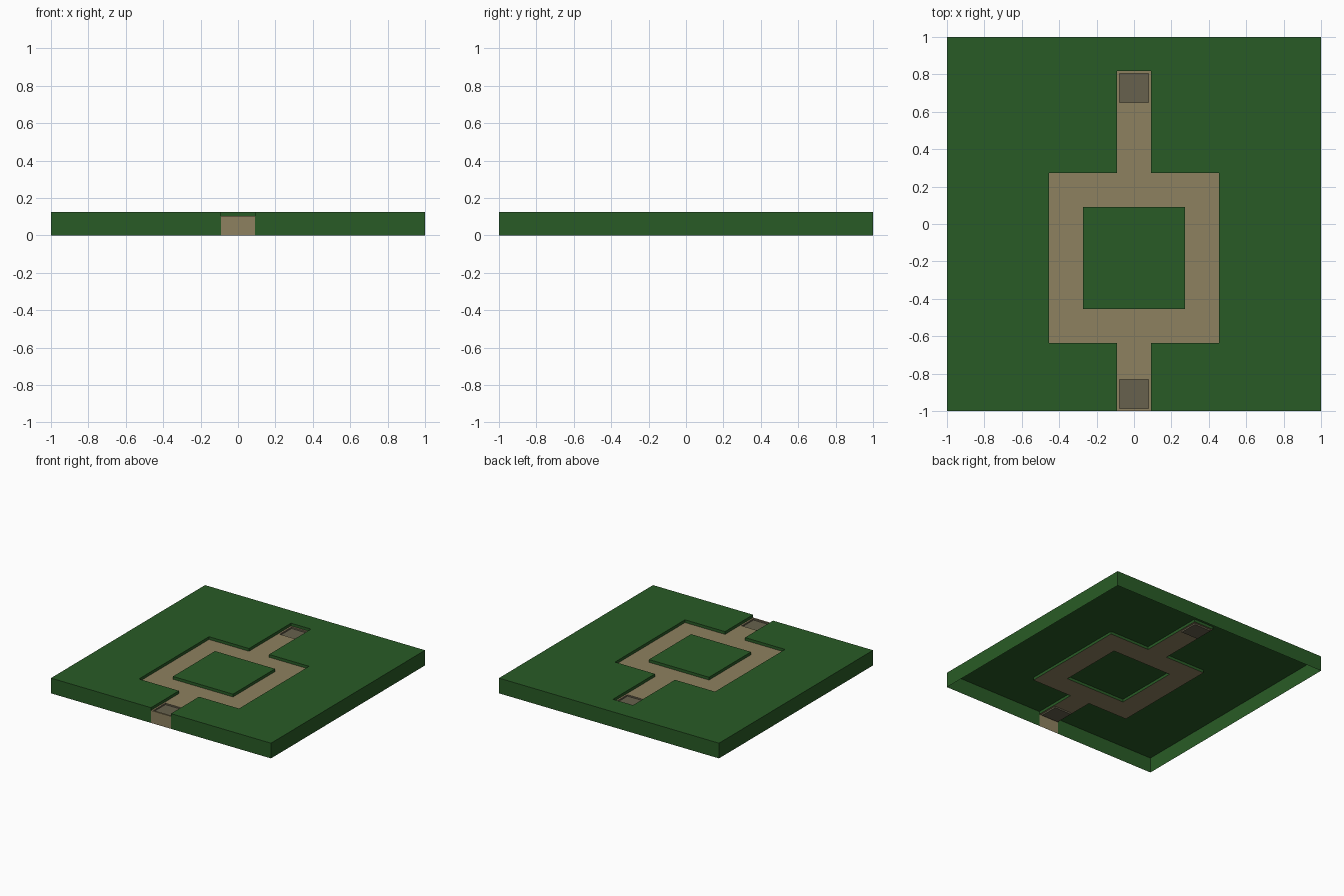
import bpy, bmesh

if "Cube" in bpy.data.objects:
    bpy.data.objects.remove(bpy.data.objects["Cube"])

N, U = 11, 2 / 11                          # tiles per side, tile size
GRASS_Z, PATH_Z, PAD_Z, PAD_HALF = 0.125, 0.102, 0.09, 0.077
PADS = [(5, 0), (5, 9)]                    # (column, row) of the marked tiles


def material(name, rgb):
    m = bpy.data.materials.new(name)
    m.diffuse_color = (*rgb, 1)
    m.use_nodes = True
    m.node_tree.nodes["Principled BSDF"].inputs["Base Color"].default_value = m.diffuse_color
    return m


def is_path(i, j):
    stem = i == 5 and (j < 2 or 7 <= j <= 9)
    ring = 3 <= i <= 7 and 2 <= j <= 6 and (i in (3, 7) or j in (2, 6))
    return stem or ring


def finish(name, quads, mat):
    bm = bmesh.new()
    for q in quads:
        bm.faces.new([bm.verts.new(p) for p in q])
    bmesh.ops.remove_doubles(bm, verts=bm.verts, dist=1e-4)
    bmesh.ops.dissolve_limit(bm, angle_limit=0.01, verts=bm.verts, edges=bm.edges)
    mesh = bpy.data.meshes.new(name)
    bm.to_mesh(mesh)
    bm.free()
    mesh.materials.append(mat)
    bpy.context.collection.objects.link(bpy.data.objects.new(name, mesh))


def floor(x0, y0, x1, y1, z):
    return [(x0, y0, z), (x1, y0, z), (x1, y1, z), (x0, y1, z)]


def wall(a, b, z0, z1):
    return [(*a, z0), (*b, z0), (*b, z1), (*a, z1)]


def sides(x0, y0, x1, y1):
    c = [(x0, y0), (x1, y0), (x1, y1), (x0, y1)]
    return [(c[k], c[(k + 1) % 4]) for k in range(4)]


# Tiles: tops, lips down to the path and outer skirt; the underside is open
grass, path, pads = [], [], []
for i in range(N):
    for j in range(N):
        on_path = is_path(i, j)
        x, y = -1 + i * U, -1 + j * U
        box = (x, y, x + U, y + U)
        out, z = (path, PATH_Z) if on_path else (grass, GRASS_Z)
        for (a, b), (di, dj) in zip(sides(*box), [(0, -1), (1, 0), (0, 1), (-1, 0)]):
            p, q = i + di, j + dj
            if not (0 <= p < N and 0 <= q < N):
                out.append(wall(a, b, 0, z))
            elif not on_path and is_path(p, q):
                out.append(wall(a, b, PATH_Z, GRASS_Z))
        if (i, j) not in PADS:
            out.append(floor(*box, z))
            continue
        # Marked tile: path frame around a sunken pad
        cx, cy, h = x + U / 2, y + U / 2, PAD_HALF
        inner = (cx - h, cy - h, cx + h, cy + h)
        for (a, b), (c, d) in zip(sides(*box), sides(*inner)):
            path.append([(*a, z), (*b, z), (*d, z), (*c, z)])
            pads.append(wall(d, c, PAD_Z, z))
        pads.append(floor(*inner, PAD_Z))

finish("grass_board", grass, material("grass", (0.022, 0.105, 0.019)))
finish("path", path, material("dirt", (0.27, 0.22, 0.115)))
finish("path_end_pads", pads, material("pad", (0.135, 0.12, 0.075)))
